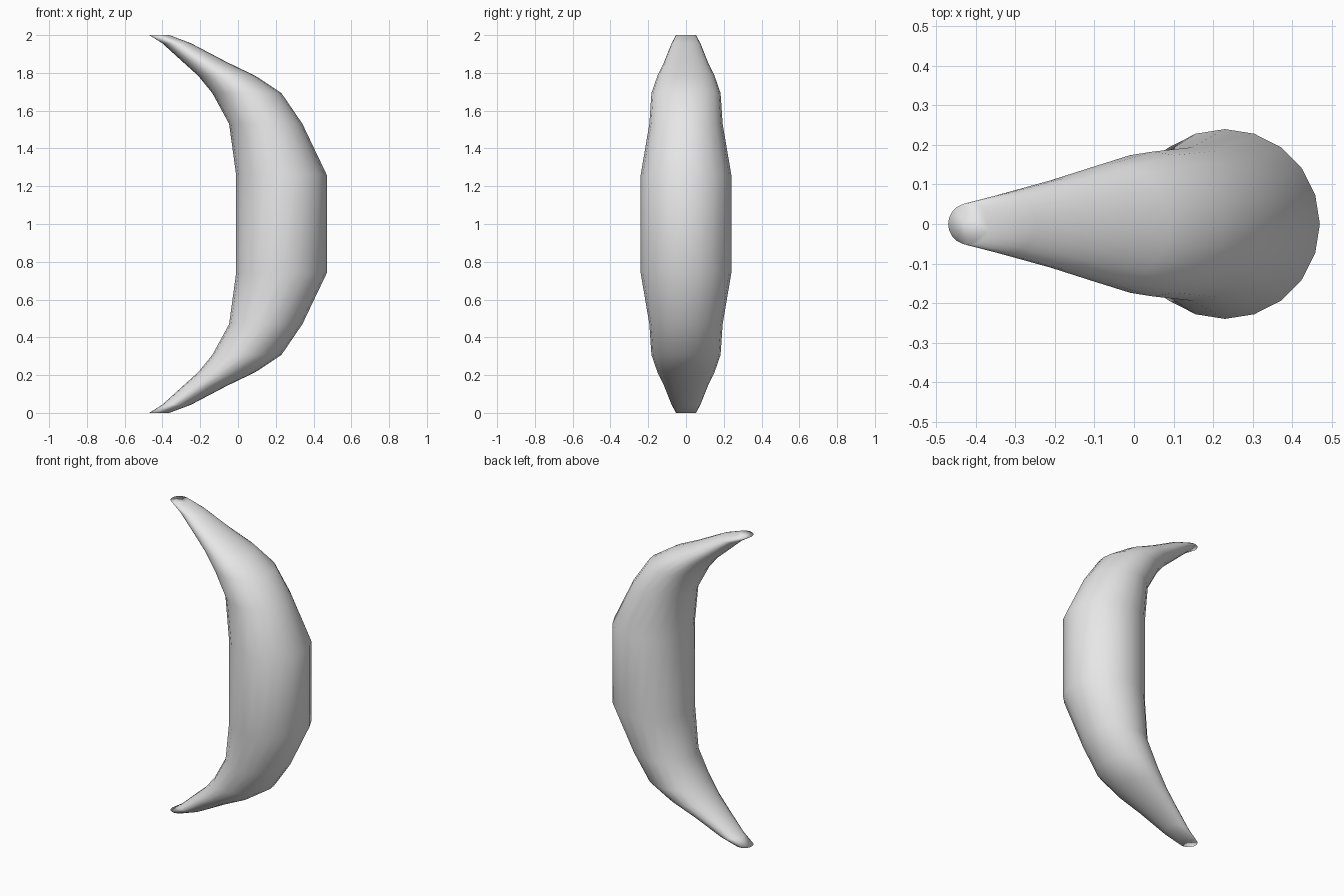
import bpy
import bmesh
from math import cos, sin, tau

cube = bpy.data.objects.get("Cube")
if cube:
    bpy.data.objects.remove(cube, do_unlink=True)

SIDES = 20

# Upper half of the crescent: ring centre x, height above the middle, radius
half = [
    (0.23, 0.26, 0.24),
    (0.147, 0.53, 0.194),
    (0.047, 0.693, 0.183),
    (-0.06, 0.785, 0.151),
    (-0.175, 0.857, 0.116),
    (-0.325, 0.957, 0.076),
    (-0.417, 1.0, 0.053),
]
# Mirror the half to get the whole spine, bottom tip to top tip
spine = [(x, 1 - h, r) for x, h, r in reversed(half)]
spine += [(x, 1 + h, r) for x, h, r in half]

# Skin the level rings and close both tips
bm = bmesh.new()
rings = []
for x, z, r in spine:
    angles = [tau * i / SIDES for i in range(SIDES)]
    rings.append([bm.verts.new((x + r * cos(a), r * sin(a), z)) for a in angles])
for low, high in zip(rings, rings[1:]):
    for i in range(SIDES):
        j = (i + 1) % SIDES
        bm.faces.new((low[i], low[j], high[j], high[i]))
bm.faces.new(list(reversed(rings[0])))
bm.faces.new(rings[-1])
for face in bm.faces:
    face.smooth = True
bmesh.ops.recalc_face_normals(bm, faces=bm.faces)

mesh = bpy.data.meshes.new("crescent_body")
bm.to_mesh(mesh)
bm.free()

# Plain grey surface
grey = bpy.data.materials.new("light_grey")
grey.use_nodes = True
grey.diffuse_color = (0.8, 0.8, 0.8, 1)
grey.node_tree.nodes["Principled BSDF"].inputs["Base Color"].default_value = grey.diffuse_color
mesh.materials.append(grey)

body = bpy.data.objects.new("crescent_body", mesh)
bpy.context.collection.objects.link(body)
